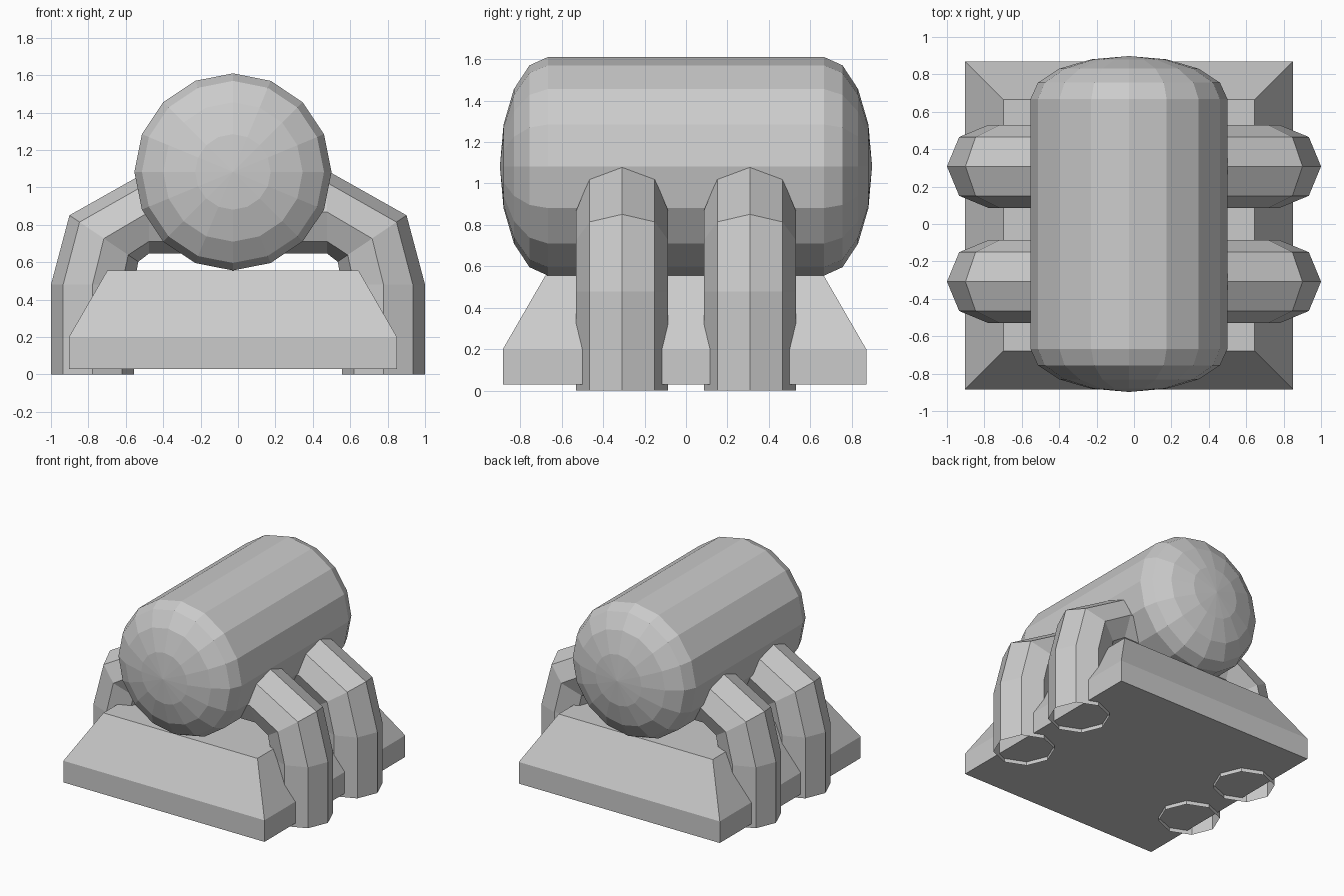
import bpy, bmesh
from math import sin, cos, pi, radians

if "Cube" in bpy.data.objects:
    bpy.data.objects.remove(bpy.data.objects["Cube"])


def loft(name, rings, cap=True):
    """Skin a list of equal-length vertex rings into one flat-shaded object."""
    bm = bmesh.new()
    loops = [[bm.verts.new(p) for p in r] for r in rings]
    n = len(loops[0])
    for a, b in zip(loops, loops[1:]):
        for i in range(n):
            j = (i + 1) % n
            bm.faces.new((a[i], a[j], b[j], b[i]))
    if cap:
        bm.faces.new(loops[0])
        bm.faces.new(loops[-1])
    bmesh.ops.remove_doubles(bm, verts=bm.verts[:], dist=1e-5)
    bmesh.ops.recalc_face_normals(bm, faces=bm.faces[:])
    mesh = bpy.data.meshes.new(name)
    bm.to_mesh(mesh)
    bm.free()
    obj = bpy.data.objects.new(name, mesh)
    bpy.context.collection.objects.link(obj)
    return obj


# Plinth: square block with a tapered top
def square(h, z):
    cx, cy = -0.027, -0.007
    return [(cx + sx * h, cy + sy * h, z)
            for sx, sy in ((-1, -1), (1, -1), (1, 1), (-1, 1))]


loft("plinth", [square(0.877, 0.03), square(0.877, 0.2), square(0.672, 0.555)])

# Tank: 16-sided sphere with its halves pulled apart along y
bm = bmesh.new()
bmesh.ops.create_uvsphere(bm, u_segments=16, v_segments=8, radius=1)
equator = [e for e in bm.edges if all(abs(v.co.z) < 1e-4 for v in e.verts)]
ring = bmesh.ops.extrude_edge_only(bm, edges=equator)["geom"]
bm.free()

R, BODY, DOME = 0.527, 0.667, 0.231
stations = [(BODY + DOME * sin(k * pi / 8), R * cos(k * pi / 8)) for k in range(4)]
stations = [(-y, r) for y, r in reversed(stations)] + stations


def disc(y, r):
    return [(-0.027 + r * cos(i * pi / 8), y, 1.083 + r * sin(i * pi / 8))
            for i in range(16)]


tank = loft("tank", [disc(y, r) for y, r in stations])
bm = bmesh.new()
bm.from_mesh(tank.data)
ends = [f for f in bm.faces if len(f.verts) == 16]
for f in ends:
    tip = BODY + DOME if f.calc_center_median().y > 0 else -BODY - DOME
    centre = bmesh.ops.poke(bm, faces=[f])["verts"][0]
    centre.co.y = tip
bm.to_mesh(tank.data)
bm.free()

# Support arches: octagonal tubes, open at the feet, passing through the tank
TUBE = 0.222
half = [(0.778, 0.0, 0), (0.778, 0.48, 0), (0.717, 0.727, 34), (0.477, 0.868, 90)]
path = half + [(-x, z, 180 - a) for x, z, a in reversed(half)]


def octagon(x, z, angle, y):
    a = radians(angle)
    return [(x + TUBE * cos(t) * cos(a), y + TUBE * sin(t), z + TUBE * cos(t) * sin(a))
            for t in (i * pi / 4 for i in range(8))]


for label, y in (("front", -0.308), ("rear", 0.308)):
    loft(label + "_support_arch", [octagon(x, z, a, y) for x, z, a in path], cap=False)
